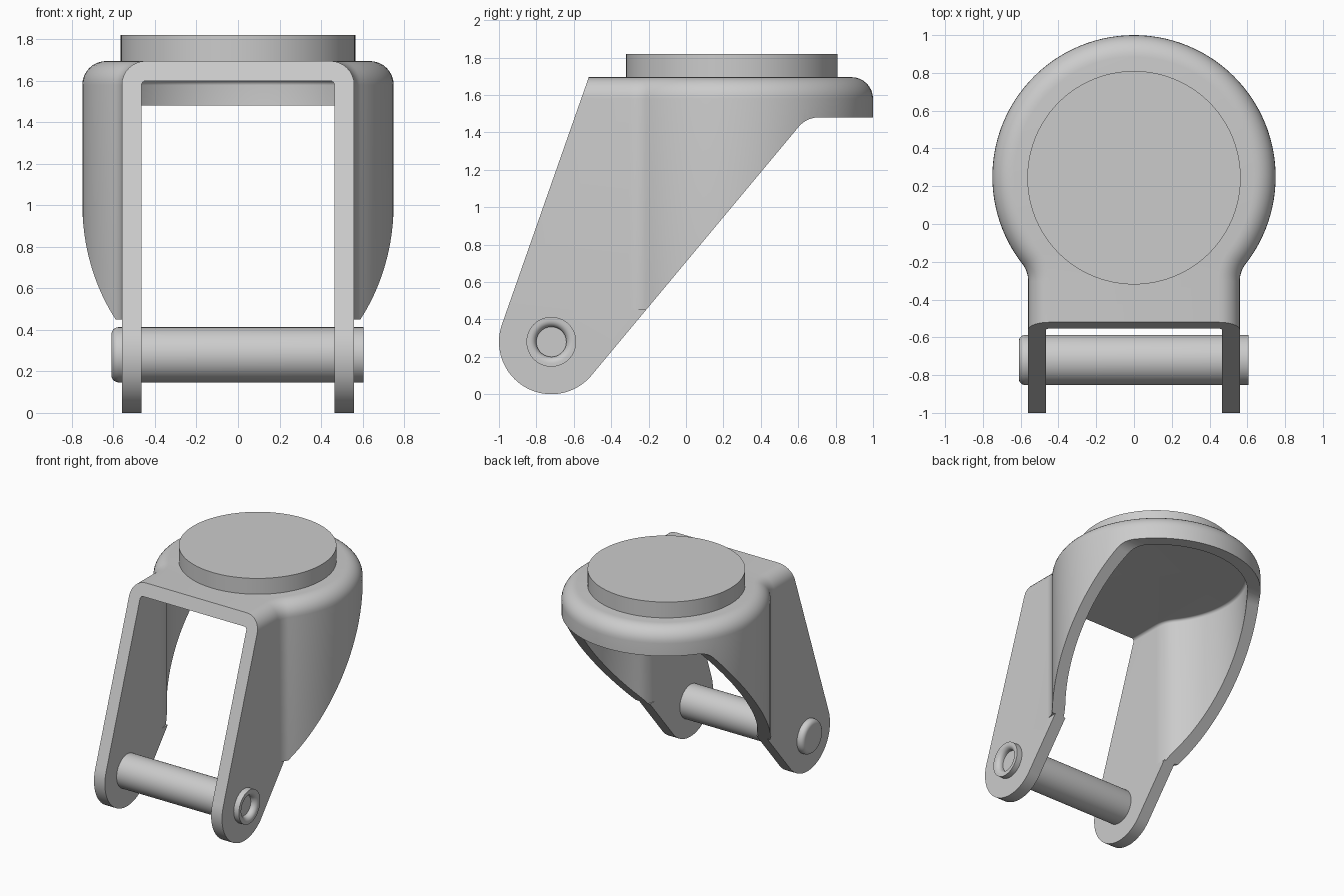
import bpy, bmesh
from math import sin, cos, pi, atan2, sqrt, radians

if "Cube" in bpy.data.objects:
    bpy.data.objects.remove(bpy.data.objects["Cube"])


def mesh_obj(name, bm):
    bmesh.ops.remove_doubles(bm, verts=bm.verts, dist=1e-5)
    bmesh.ops.recalc_face_normals(bm, faces=bm.faces)
    me = bpy.data.meshes.new(name)
    bm.to_mesh(me)
    bm.free()
    ob = bpy.data.objects.new(name, me)
    bpy.context.collection.objects.link(ob)
    return ob


def loft(name, rings):
    """Skin a stack of equal-length closed rings and cap both ends."""
    bm = bmesh.new()
    vs = [[bm.verts.new(p) for p in r] for r in rings]
    n = len(rings[0])
    for a, b in zip(vs, vs[1:]):
        for i in range(n):
            j = (i + 1) % n
            bm.faces.new((a[i], a[j], b[j], b[i]))
    bm.faces.new(vs[0])
    bm.faces.new(vs[-1])
    return mesh_obj(name, bm)


def arc(cx, cy, r, a0, a1, n):
    return [(cx + r * cos(a0 + (a1 - a0) * i / n),
             cy + r * sin(a0 + (a1 - a0) * i / n)) for i in range(n + 1)]


def smooth(ob, angle=30):
    bpy.ops.object.select_all(action='DESELECT')
    ob.select_set(True)
    bpy.context.view_layer.objects.active = ob
    bpy.ops.object.shade_smooth_by_angle(angle=radians(angle))


def boolean(ob, cutter, op):
    bpy.context.view_layer.objects.active = ob
    m = ob.modifiers.new(op, 'BOOLEAN')
    m.operation, m.object, m.solver = op, cutter, 'EXACT'
    bpy.ops.object.modifier_apply(modifier=m.name)
    bpy.data.objects.remove(cutter)


# Plan outline of the fork: round head blended into two straight legs
CY, R, LEG, F, STEP = 0.25, 0.75, 0.56, 0.15, 0.45
FX = LEG + F
FY = CY - sqrt((R + F) ** 2 - FX ** 2)


def ring(off, z, front, straight=None):
    t = atan2(CY - FY, -FX)
    pts = [(LEG - off, front)]
    pts += arc(FX, FY, F + off, pi, t, 8)
    pts += arc(0, CY, R - off, t - pi, pi / 2, 40)[1:]
    pts += [(-x, y) for x, y in reversed(pts[:-1])]
    if straight is not None:
        pts = [(max(-straight, min(straight, x)), y) for x, y in pts]
    return [(x, y, z) for x, y in pts]


def shell(name, off, bottom, top, r, front):
    s = LEG - off
    rings = [ring(off, bottom, front, s), ring(off, STEP, front, s),
             ring(off, STEP, front)]
    for i in range(9):
        a = pi / 2 * i / 8
        rings.append(ring(off + r * (1 - cos(a)), top - r + r * sin(a), front))
    return loft(name, rings)


# Side profile of the fork as (y, z)
AY, AZ, AR = -0.72, 0.28, 0.28
left = atan2(0.33, -0.943)
right = atan2(-0.64, 0.768)
side = [(-0.483, 1.8)]
side += arc(AY, AZ, AR, left, right + 2 * pi, 32)
side += arc(0.71, 1.34, 0.14, radians(140.2), pi / 2, 8)
side += [(1.1, 1.48), (1.1, 1.8)]

# Fork: hollow pressed shell trimmed to the side profile
fork = shell("fork", 0, -0.1, 1.695, 0.115, -1.2)
inner = shell("fork_inner_cutter", 0.095, -0.2, 1.6, 0.022, -1.4)
trim = loft("fork_trim", [[(x, y, z) for y, z in side] for x in (-1, 1)])
boolean(fork, inner, 'DIFFERENCE')
boolean(fork, trim, 'INTERSECT')
smooth(fork)


def lathe(name, prof, axis, centre, n=64):
    """Revolve (radius, height) points about the x or z axis."""
    rings = []
    for r, h in prof:
        c = arc(0, 0, r, 0, 2 * pi, n)[:-1]
        rings.append([(h, a + centre[1], b + centre[2]) if axis == 'X'
                      else (a + centre[0], b + centre[1], h) for a, b in c])
    return loft(name, rings)


# Swivel disc on top
disc = lathe("swivel_disc", [(0.565, 1.66), (0.565, 1.82)], 'Z', (0, 0.245, 0), 96)
smooth(disc)

# Axle: rounded head on the left, flared hollow end on the right
prof = [(x, y) for x, y in arc(0.098, -0.575, 0.035, -pi / 2, 0, 6)]
prof += [(0.133, 0.605)]
prof += [(r, h) for r, h in arc(0.115, 0.57, 0.035, pi / 2, pi, 6)]
prof += [(0.08, 0.55)]
axle = lathe("axle", prof, 'X', (0, AY, AZ))
smooth(axle)
